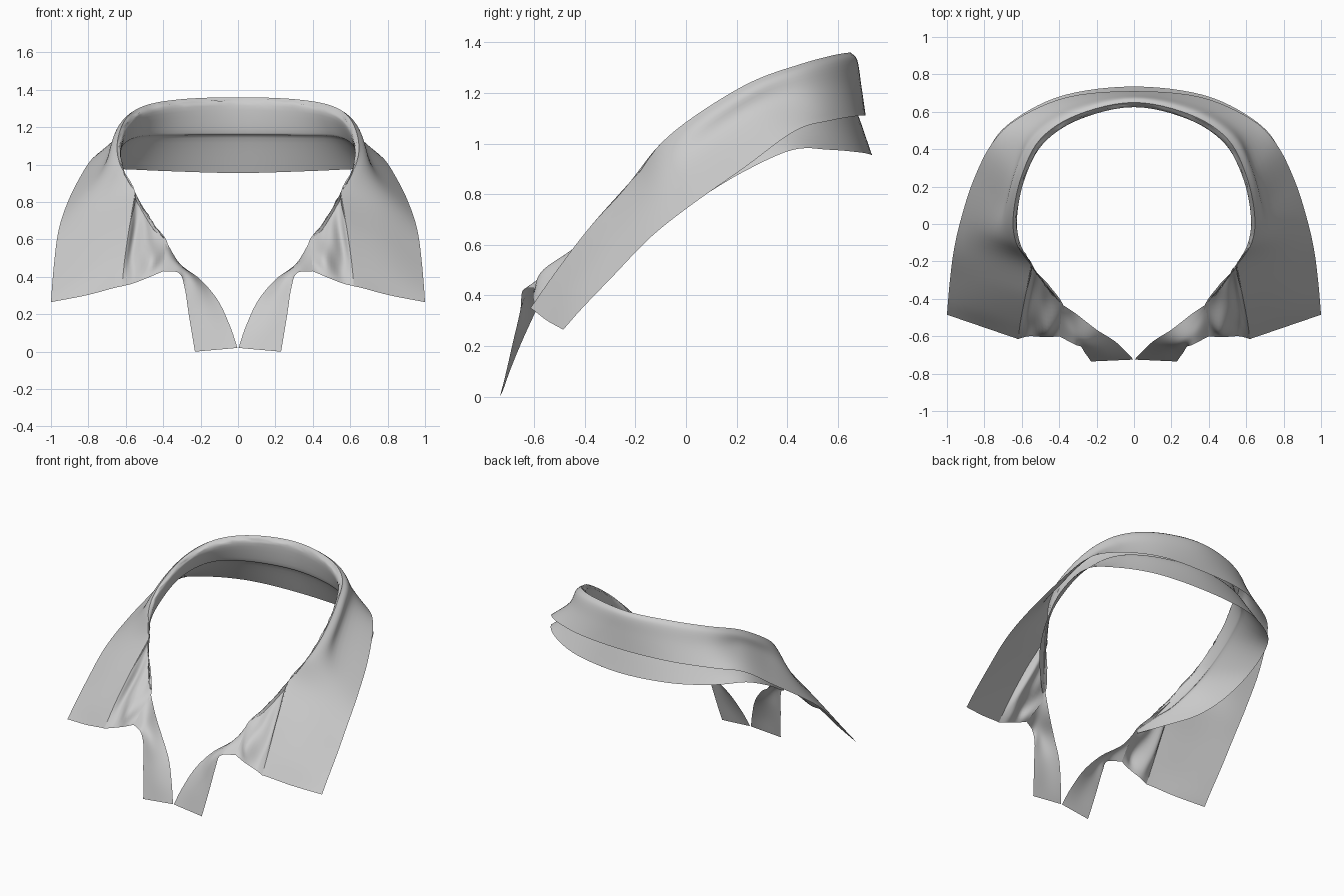
import bpy, bmesh, math, random
from mathutils import Vector as V

if "Cube" in bpy.data.objects:
    bpy.data.objects.remove(bpy.data.objects["Cube"])

random.seed(4)

def spline(pts, n):
    # Catmull-Rom curve through the points
    p = [2 * pts[0] - pts[1]] + pts + [2 * pts[-1] - pts[-2]]
    out = []
    for i in range(1, len(p) - 2):
        a, b, c, d = p[i - 1:i + 3]
        for k in range(n):
            t = k / n
            out.append(0.5 * (2 * b + (c - a) * t + (2 * a - 5 * b + 4 * c - d) * t * t
                              + (3 * b - a - 3 * c + d) * t ** 3))
    return out + [pts[-1].copy()]

def flip(p):
    return V((-p.x, p.y, p.z))

def whole(row):
    # half row starting at the back centre -> full row
    return [flip(p) for p in row[:0:-1]] + row

def vecs(row):
    return [V(p) for p in row]

def cloth(name, rows, nu=6, nv=5, wobble=None):
    rows = [spline(r, nu) for r in rows]
    cols = [spline(list(c), nv) for c in zip(*rows)]
    bm = bmesh.new()
    grid = [[bm.verts.new(wobble(p, i / (len(cols) - 1), j / (len(c) - 1)) if wobble else p)
             for j, p in enumerate(c)] for i, c in enumerate(cols)]
    for a, b in zip(grid, grid[1:]):
        for j in range(len(a) - 1):
            bm.faces.new((a[j], b[j], b[j + 1], a[j + 1]))
    bmesh.ops.recalc_face_normals(bm, faces=bm.faces)
    me = bpy.data.meshes.new(name)
    bm.to_mesh(me)
    bm.free()
    ob = bpy.data.objects.new(name, me)
    bpy.context.collection.objects.link(ob)
    for f in me.polygons:
        f.use_smooth = True
    return ob

# Fold line along the top, then down the front edge of each collar leaf
fold = vecs([(0, .65, 1.36), (.3, .585, 1.35), (.5, .455, 1.315), (.60, .26, 1.245),
             (.645, .05, 1.12), (.63, -.1, 1.0), (.55, -.22, .85),
             (.58, -.38, .67), (.605, -.51, .5), (.62, -.615, .35)])
# Free outer edge of the leaf
hem = vecs([(0, .71, 1.11), (.35, .68, 1.11), (.62, .565, 1.09), (.76, .43, 1.05),
            (.86, .23, .905), (.927, .02, .757), (.963, -.14, .63),
            (.983, -.29, .475), (.994, -.41, .35), (1, -.485, .265)])

# Outer leaf: fold, rounded shoulder, flared middle, hem
sag = [-.012, -.01, .005, .045, .05, .005, -.02, -.02, -.015, 0]
soft = [1.5, 1.5, 1.3, 1, 1, 1, .8, .5, .3, 0]
shoulder, middle = [], []
for f, h, s, r in zip(fold, hem, sag, soft):
    out = V((h.x - f.x, h.y - f.y, 0)).normalized()
    if f.y > .4:
        out = V((f.x, f.y, 0)).normalized()
    shoulder.append(f.lerp(h, .12) + out * .013 * r)
    middle.append(f.lerp(h, .5) - out * s)
middle[-1].z -= .006
cloth("collar_leaf", [whole(r) for r in (fold, shoulder, middle, hem)])

# Inner stand: fold, inside face, crease, small ledge, flared neck edge
top = fold[:7] + vecs([(.40, -.41, .61)])
inside = vecs([(0, .625, 1.315), (.29, .56, 1.305), (.485, .43, 1.27), (.585, .24, 1.20),
               (.625, .04, 1.085), (.61, -.1, .97), (.545, -.22, .82), (.395, -.42, .60)])
crease = vecs([(0, .637, 1.17), (.33, .575, 1.168), (.525, .44, 1.16), (.615, .24, 1.105),
               (.64, .03, .99), (.62, -.11, .885), (.545, -.24, .75), (.39, -.43, .59)])
ledge = vecs([(0, .668, 1.143), (.34, .605, 1.14), (.55, .46, 1.13), (.645, .25, 1.075),
              (.665, .03, .96), (.635, -.12, .855), (.55, -.25, .73), (.39, -.435, .585)])
neck = vecs([(0, .735, .955), (.37, .69, .965), (.63, .565, .976), (.765, .42, .975),
             (.80, .22, .885), (.755, .02, .765), (.665, -.15, .675), (.40, -.44, .57)])
for row, p in ((top, (.485, -.31, .735)), (inside, (.48, -.315, .72)),
               (crease, (.475, -.33, .68)), (ledge, (.48, -.335, .67)),
               (neck, (.53, -.31, .62))):
    row.insert(7, V(p))

def rough(p, u, v):
    # slightly uneven fold
    k = .007 * max(0, 1 - abs(v - .12) / .12)
    return p + V((random.uniform(-k, k), random.uniform(-k, k), random.uniform(-k, k)))

cloth("collar_stand", [whole(r) for r in (top, inside, crease, ledge, neck)], wobble=rough)

# Crumpled patch tucked under each leaf point
patch = [fold[6:],
         vecs([(.54, -.24, .80), (.55, -.365, .64), (.56, -.495, .48), (.56, -.60, .365)]),
         vecs([(.50, -.28, .74), (.475, -.41, .61), (.465, -.56, .50), (.47, -.605, .40)]),
         vecs([(.46, -.32, .69), (.385, -.42, .60), (.375, -.49, .52), (.40, -.60, .43)])]

def crumple(p, u, v):
    k = math.sin(math.pi * v) * math.sin(math.pi * u)
    return p + V((0, .008 * k * math.sin(9 * u + 15 * v), .008 * k * math.sin(13 * v)))

# Twisting front tab: inner edge and outer edge
tab_in = vecs([(.385, -.43, .59), (.31, -.48, .47), (.2, -.565, .385),
               (.105, -.625, .27), (.04, -.685, .13), (.003, -.725, .02)])
tab_out = vecs([(.40, -.60, .43), (.315, -.645, .42), (.285, -.655, .34),
                (.265, -.685, .21), (.247, -.71, .1), (.23, -.735, 0)])
bow = [.0, .015, .022, .01, .005, 0]
tab_mid = [a.lerp(b, .5) + V((0, -k, k)) for a, b, k in zip(tab_in, tab_out, bow)]

for side, mirror in (("right", False), ("left", True)):
    for name, rows, wob in (("front_patch", patch, crumple),
                            ("front_tab", [tab_in, tab_mid, tab_out], None)):
        ob = cloth(f"{name}_{side}", rows, 6, 6, wob)
        if mirror:
            for v in ob.data.vertices:
                v.co.x = -v.co.x
            ob.data.flip_normals()
